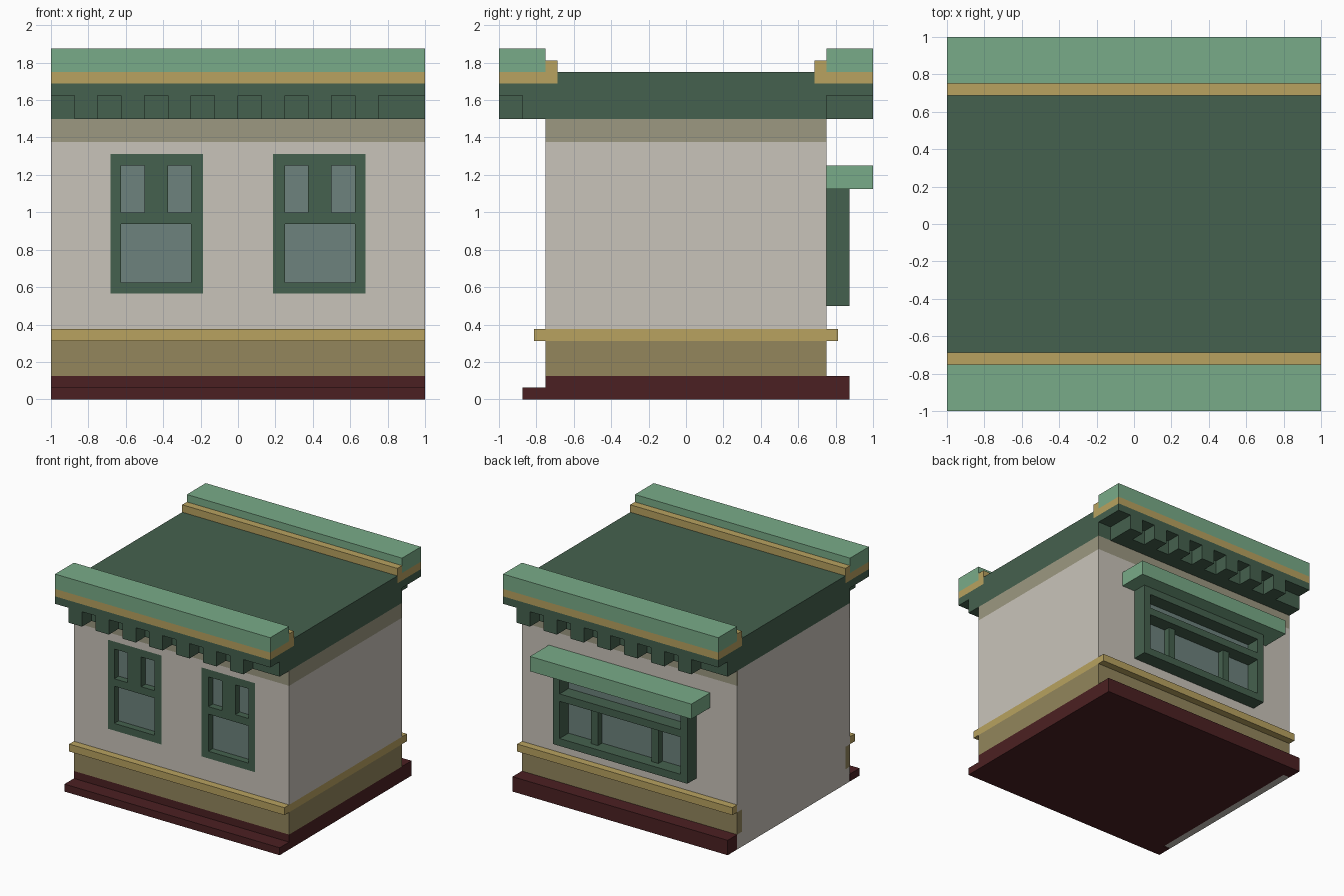
import bpy, bmesh


def material(name, rgb):
    m = bpy.data.materials.new(name)
    lin = [(c / 255 / 12.92) if c < 11 else ((c / 255 + 0.055) / 1.055) ** 2.4 for c in rgb]
    m.diffuse_color = (*lin, 1)
    return m


WALL = material("pale_wall", (201, 196, 186))
TAUPE = material("taupe_band", (156, 152, 129))
GOLD = material("gold_trim", (184, 162, 96))
BROWN = material("olive_brown", (147, 134, 92))
RED = material("dark_red", (75, 32, 34))
GREEN = material("dark_green", (69, 97, 78))
MINT = material("light_green", (121, 171, 136))
GLASS = material("glass", (109, 130, 125))


def part(name, mat, boxes):
    """One object from boxes given as x0, x1, y0, y1, z0, z1."""
    bm = bmesh.new()
    for x0, x1, y0, y1, z0, z1 in boxes:
        for v in bmesh.ops.create_cube(bm, size=1)["verts"]:
            v.co = (x1 if v.co.x > 0 else x0, y1 if v.co.y > 0 else y0, z1 if v.co.z > 0 else z0)
    me = bpy.data.meshes.new(name)
    bm.to_mesh(me)
    bm.free()
    me.materials.append(mat)
    ob = bpy.data.objects.new(name, me)
    bpy.context.collection.objects.link(ob)
    return ob


def both(x0, x1, y0, y1, z0, z1):
    """A box and its mirror image, front to back."""
    return [(x0, x1, y0, y1, z0, z1), (x0, x1, -y1, -y0, z0, z1)]


L = -0.9375  # inner face of the plain left wall

# Base with a low front step
part("base", RED, [(L, 1, -0.75, 0.875, 0, 0.125), (L, 1, -0.875, -0.75, 0, 0.0625),
                   (-1, L, 0.75, 0.875, 0, 0.125), (-1, L, -0.875, -0.75, 0, 0.0625),
                   (-1, L, -0.75, -0.74, 0.0625, 0.125)])

# Bands wrapping front, right and back
part("lower_wall", BROWN, [(L, 1, -0.75, 0.75, 0.125, 0.3125)] + both(-1, L, 0.6875, 0.75, 0.125, 0.3125))
part("sill_band", GOLD, [(L, 1, -0.8125, 0.8125, 0.3125, 0.375)] + both(-1, L, 0.75, 0.8125, 0.3125, 0.375))
part("frieze_band", TAUPE, [(L, 1, -0.75, 0.75, 1.375, 1.5)] + both(-1, L, 0.74, 0.75, 1.375, 1.5))

# Plain left wall
part("left_wall", WALL, [(-1, L, -0.74, 0.75, 0, 0.125), (-1, L, -0.6875, 0.6875, 0.125, 0.3125),
                         (-1, L, -0.75, 0.75, 0.3125, 1.375), (-1, L, -0.74, 0.74, 1.375, 1.5)])

# Main walls, front layer left open around the windows
W0, W1, B, T = 0.1875, 0.6825, 0.565, 1.3125
F, R = -0.75, -0.6875
part("main_walls", WALL, [(L, 1, R, 0.75, 0.375, 1.375),
                          (L, 1, F, R, 0.375, B), (L, 1, F, R, T, 1.375),
                          (L, -W1, F, R, B, T), (-W0, W0, F, R, B, T), (W1, 1, F, R, B, T)])

# Front windows: flush frames, recessed glass
for side, s in (("left", -1), ("right", 1)):
    def fx(a, b, z0, z1):
        return (min(s * a, s * b), max(s * a, s * b), F, R, z0, z1)
    part(side + "_window_frame", GREEN, [
        fx(W0, 0.25, B, T), fx(0.625, W1, B, T), fx(0.25, 0.625, B, 0.625),
        fx(0.25, 0.625, 0.9375, 1.0), fx(0.25, 0.625, 1.25, T), fx(0.375, 0.5, 1.0, 1.25)])
    xs = sorted((s * 0.25, s * 0.625))
    part(side + "_window_glass", GLASS, [(*xs, R - 0.004, R, 0.625, 1.25)])

# Back bay window with awning
part("bay_frame", GREEN, [
    (-0.625, -0.5625, 0.75, 0.875, 0.5, 1.125), (0.5625, 0.625, 0.75, 0.875, 0.5, 1.125),
    (-0.5625, 0.5625, 0.75, 0.875, 0.5, 0.5625), (-0.5625, 0.5625, 0.75, 0.875, 0.875, 0.9375),
    (-0.5625, 0.5625, 0.75, 0.875, 1.0625, 1.125),
    (-0.3125, -0.25, 0.75, 0.8125, 0.5625, 0.875), (0.25, 0.3125, 0.75, 0.8125, 0.5625, 0.875)])
part("bay_glass", GLASS, [(-0.5625, 0.5625, 0.75, 0.756, 0.5625, 1.0625)])
part("bay_awning", MINT, [(-0.75, 0.75, 0.75, 1, 1.125, 1.25)])

# Roof: deck, overhang and recessed lower course (open at one end of each side)
part("roof", GREEN, [(-1, 1, -0.6875, 0.6875, 1.6875, 1.75), (-1, 1, -1, 1, 1.625, 1.6875),
                     (-1, 1, -0.75, 0.75, 1.5, 1.625),
                     (-0.875, 1, -0.875, -0.75, 1.5, 1.625), (-1, 0.875, 0.75, 0.875, 1.5, 1.625)])

# Brackets below the overhang, back row is the front row turned half round
brackets = []
for i in range(7):
    x = -0.875 + 0.25 * i
    brackets += [(x, x + 0.125, -1, -0.875, 1.5, 1.625), (-x - 0.125, -x, 0.875, 1, 1.5, 1.625)]
part("brackets", GREEN, brackets)

# Cornice and parapet, front and back
part("cornice", GOLD, both(-1, 1, 0.75, 1, 1.6875, 1.75) + both(-1, 1, 0.6875, 0.75, 1.6875, 1.8125))
part("parapet", MINT, both(-1, 1, 0.75, 1, 1.75, 1.875))
